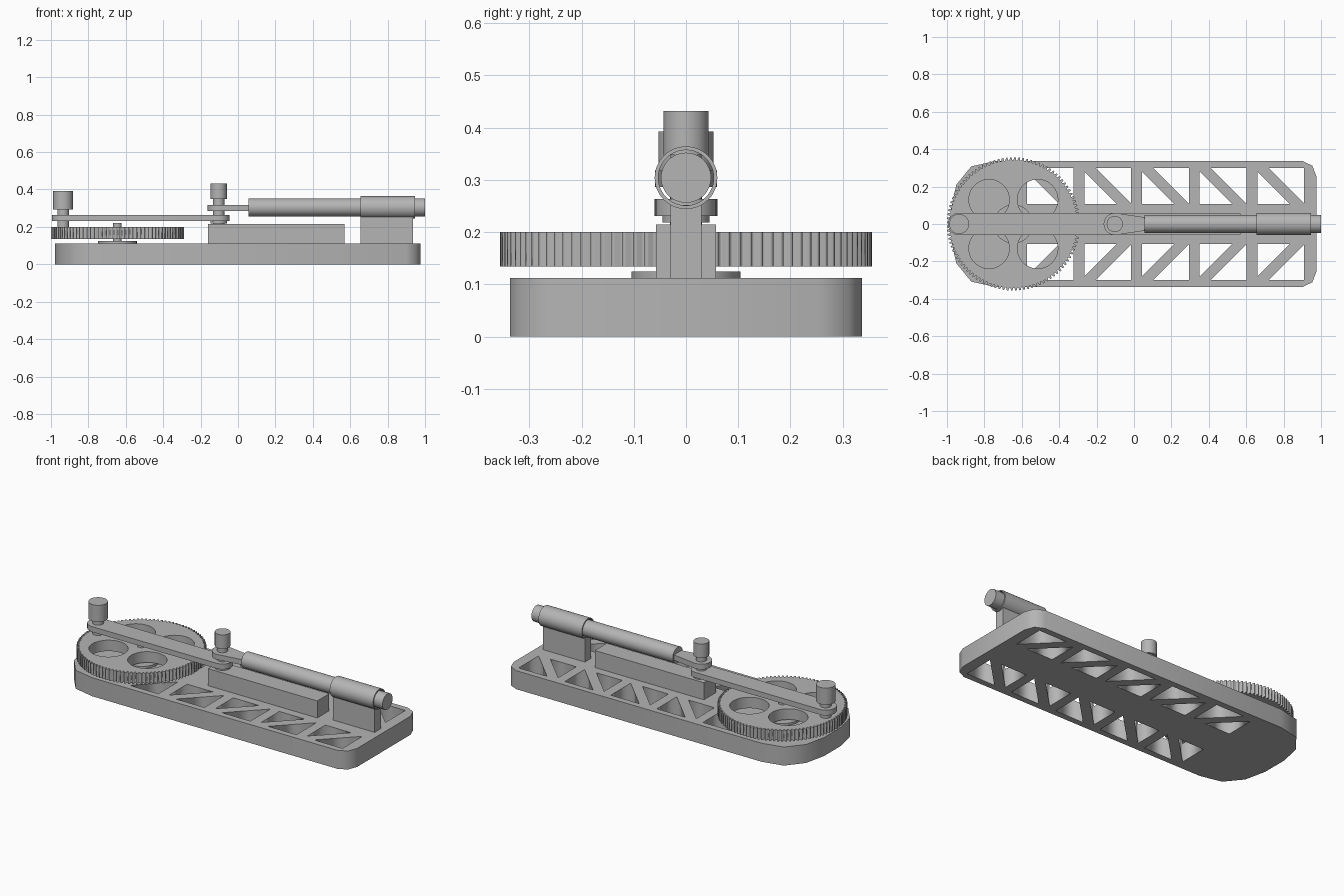
import bpy, math
from mathutils import Matrix

if "Cube" in bpy.data.objects:
    bpy.data.objects.remove(bpy.data.objects["Cube"])

metal = bpy.data.materials.new("plain grey")
metal.diffuse_color = (0.46, 0.46, 0.46, 1)
metal.use_nodes = True
metal.node_tree.nodes["Principled BSDF"].inputs["Base Color"].default_value = metal.diffuse_color


def finish(ob, smooth=False):
    ob.data.materials.clear()
    ob.data.materials.append(metal)
    if smooth:
        bpy.ops.object.select_all(action='DESELECT')
        ob.select_set(True)
        bpy.context.view_layer.objects.active = ob
        bpy.ops.object.shade_smooth_by_angle(angle=math.radians(30))
    return ob


def circle(cx, cy, r, n=48, a0=0, a1=2 * math.pi, closed=False):
    steps = n - 1 if closed else n
    return [(cx + r * math.cos(a0 + (a1 - a0) * i / steps),
             cy + r * math.sin(a0 + (a1 - a0) * i / steps)) for i in range(n)]


def plate(name, loops, z0, z1, smooth=False):
    """Flat plate from an outline followed by hole outlines."""
    cu = bpy.data.curves.new(name, 'CURVE')
    cu.dimensions = '2D'
    cu.fill_mode = 'BOTH'
    cu.extrude = (z1 - z0) / 2
    for pts in loops:
        sp = cu.splines.new('POLY')
        sp.points.add(len(pts) - 1)
        for p, (x, y) in zip(sp.points, pts):
            p.co = (x, y, 0, 1)
        sp.use_cyclic_u = True
    tmp = bpy.data.objects.new(name + "_curve", cu)
    bpy.context.collection.objects.link(tmp)
    dg = bpy.context.evaluated_depsgraph_get()
    me = bpy.data.meshes.new_from_object(tmp.evaluated_get(dg))
    bpy.data.objects.remove(tmp)
    me.transform(Matrix.Translation((0, 0, (z0 + z1) / 2)))
    ob = bpy.data.objects.new(name, me)
    bpy.context.collection.objects.link(ob)
    return finish(ob, smooth)


def cyl(name, x, r, z0, z1, n=40):
    bpy.ops.mesh.primitive_cylinder_add(vertices=n, radius=r, depth=z1 - z0,
                                        location=(x, 0, (z0 + z1) / 2))
    ob = bpy.context.object
    ob.name = name
    return finish(ob, True)


def box(name, x0, x1, hy, z0, z1):
    bpy.ops.mesh.primitive_cube_add(size=1, location=((x0 + x1) / 2, 0, (z0 + z1) / 2))
    ob = bpy.context.object
    ob.name = name
    ob.scale = (x1 - x0, 2 * hy, z1 - z0)
    return finish(ob)


# base plate with triangular truss openings
half = [(0.975, 0.255), (0.953, 0.312), (0.9, 0.337), (-0.74, 0.337),
        (-0.87, 0.308), (-0.95, 0.21), (-0.979, 0.08)]
loops = [half + [(x, -y) for x, y in reversed(half)]]
for i in range(5):
    a = -0.573 + 0.308 * i
    b = a + 0.25
    for s in (1, -1):
        loops.append([(a, s * 0.107), (a + 0.173, s * 0.107), (a, s * 0.28)])
        loops.append([(b, s * 0.30), (b - 0.19, s * 0.30), (b, s * 0.11)])
plate("base", loops, 0, 0.112)

# gear wheel with four lightening holes
GX, TEETH = -0.645, 100
rim = []
for i in range(TEETH):
    for f, r in ((0.0, 0.341), (0.3, 0.341), (0.42, 0.356), (0.78, 0.356)):
        a = 2 * math.pi * (i + f) / TEETH
        rim.append((GX + r * math.cos(a), r * math.sin(a)))
holes = [circle(GX + sx * 0.13, sy * 0.13, 0.108) for sx in (1, -1) for sy in (1, -1)]
plate("gear", [rim] + holes, 0.134, 0.2)
cyl("gear_washer", GX, 0.104, 0.11, 0.125)
cyl("gear_shaft", GX, 0.023, 0.11, 0.22)

# connecting bar between the crank pin and the rod pin
PX, QX, H = -0.935, -0.103, math.pi / 2
plate("connecting_bar", [circle(QX, 0, 0.058, 20, -H, H, True)
                         + circle(PX, 0, 0.06, 20, H, 3 * H, True)], 0.231, 0.263, True)
cyl("crank_pin", PX, 0.031, 0.19, 0.3)
cyl("crank_pin_cap", PX, 0.053, 0.292, 0.393)
cyl("rod_pin", QX, 0.03, 0.215, 0.36)
cyl("rod_pin_collar", QX, 0.045, 0.218, 0.231)
cyl("rod_pin_cap", QX, 0.043, 0.348, 0.432)

# guide block and sleeve support
box("guide_block", -0.16, 0.57, 0.057, 0.11, 0.215)
box("sleeve_support", 0.655, 0.935, 0.03, 0.11, 0.252)

# tapered rod eye
plate("rod_eye", [circle(QX, 0, 0.059, 24, H * 0.93, H * 3.07, True)
                  + [(0.07, -0.034), (0.07, 0.034)]], 0.286, 0.318, True)

# piston rod lying along x
ZC = 0.304
rod = cyl("piston_rod", 0, 0.048, -0.4725, 0.4725, 48)
rod.rotation_euler = (0, H, 0)
rod.location = (0.5275, 0, ZC)

# hollow sleeve around the rod
sleeve = plate("sleeve", [circle(0, 0, 0.06), circle(0, 0, 0.053)], -0.145, 0.145, True)
sleeve.rotation_euler = (0, H, 0)
sleeve.location = (0.8, 0, ZC)
